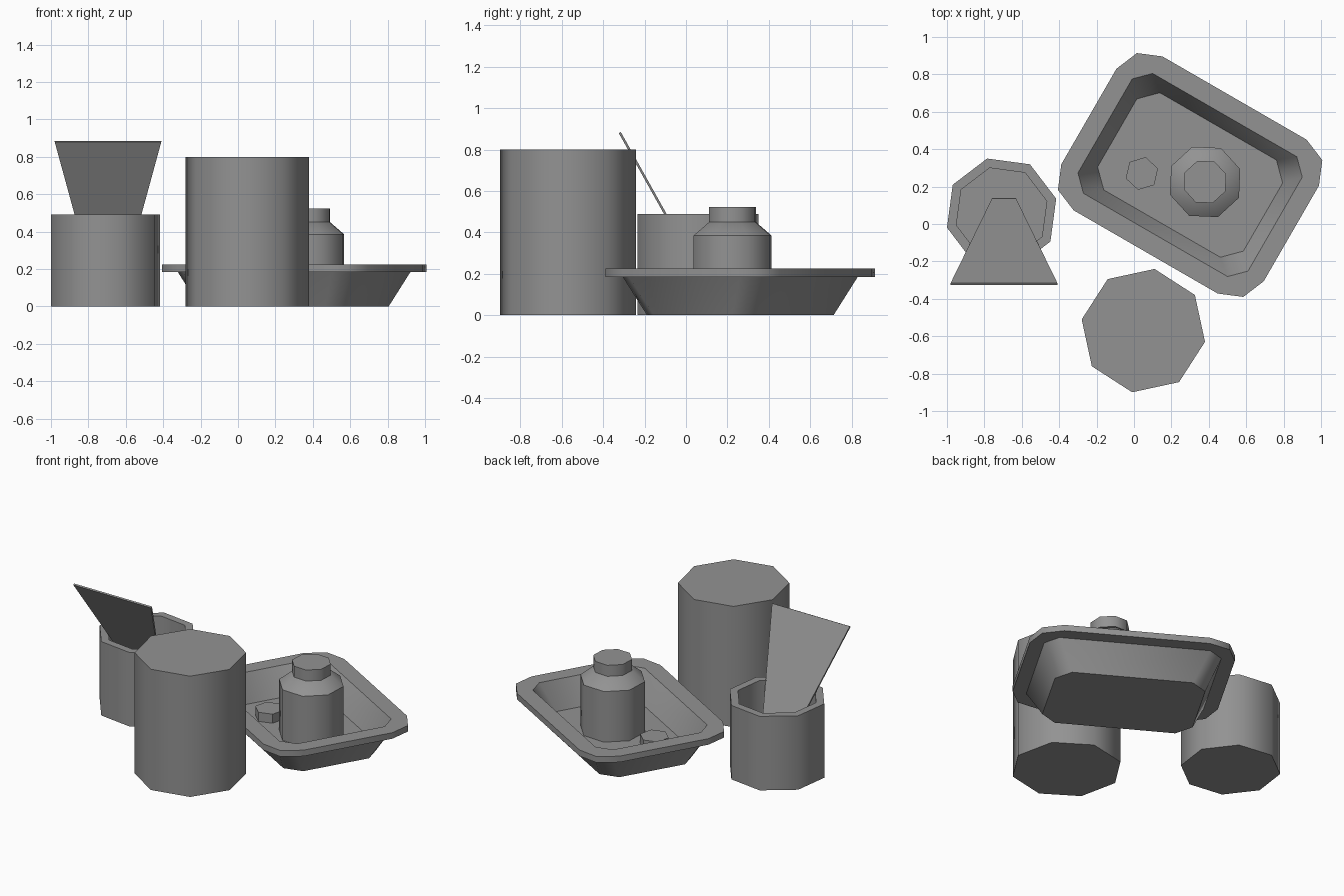
import bpy, bmesh
from math import sin, cos, pi, radians

old = bpy.data.objects.get("Cube")
if old:
    bpy.data.objects.remove(old, do_unlink=True)

# Single plain grey
grey = bpy.data.materials.new("plain_grey")
grey.use_nodes = True
colour = (0.29, 0.29, 0.29, 1)
grey.diffuse_color = colour
grey.node_tree.nodes["Principled BSDF"].inputs["Base Color"].default_value = colour

made = []


def loft(name, loops, location=(0, 0, 0), turn=0):
    """Skin a stack of equal-length loops and close both ends."""
    bm = bmesh.new()
    rings = [[bm.verts.new(p) for p in loop] for loop in loops]
    n = len(rings[0])
    for a, b in zip(rings, rings[1:]):
        for i in range(n):
            j = (i + 1) % n
            bm.faces.new((a[i], a[j], b[j], b[i]))
    bm.faces.new(rings[0][::-1])
    bm.faces.new(rings[-1])
    bmesh.ops.recalc_face_normals(bm, faces=bm.faces)
    mesh = bpy.data.meshes.new(name)
    bm.to_mesh(mesh)
    bm.free()
    mesh.materials.append(grey)
    ob = bpy.data.objects.new(name, mesh)
    ob.location = location
    ob.rotation_euler.z = radians(turn)
    bpy.context.collection.objects.link(ob)
    made.append(ob)
    return ob


def turned(name, profile, sides, location, turn):
    """Few-sided lathe from (radius, height) pairs."""
    loops = [[(r * cos(2 * pi * i / sides), r * sin(2 * pi * i / sides), z)
              for i in range(sides)] for r, z in profile]
    return loft(name, loops, location, turn)


def corner_cut_rect(a, b, cut, z, bulge):
    """Rectangle with three-point corners; bulge 0.5 is a straight chamfer."""
    points = []
    for sx, sy in ((1, 1), (-1, 1), (-1, -1), (1, -1)):
        corner = [(a, b - cut),
                  (a - cut * (1 - bulge), b - cut * (1 - bulge)),
                  (a - cut, b)]
        if sx * sy < 0:
            corner.reverse()
        points += [(sx * x, sy * y, z) for x, y in corner]
    return points


# Tall closed canister
turned("canister", [(0.335, 0), (0.335, 0.8)], 8, (0.05, -0.57, 0), -10.3)

# Open cup with thick walls
turned("cup", [(0.302, 0), (0.302, 0.49), (0.25, 0.49), (0.25, 0.05)],
       8, (-0.708, 0.058, 0), 14.8)

# Flared flat sheet leaning in the cup
def sheet_end(half, y, z, thick=0.01):
    return [(-half, y, z), (half, y, z),
            (half, y - thick, z - thick / 2), (-half, y - thick, z - thick / 2)]

loft("leaning_sheet", [sheet_end(0.065, 0.135, 0.08),
                       sheet_end(0.285, -0.315, 0.885)], (-0.695, 0, 0))

# Tray: outer wall, flat rim, inner wall, floor
tray_centre = (0.3, 0.262, 0)
loft("tray", [
    corner_cut_rect(0.458, 0.308, 0.09, 0, 0.5),
    corner_cut_rect(0.54, 0.39, 0.08, 0.185, 0.5),
    corner_cut_rect(0.625, 0.475, 0.18, 0.185, 0.707),
    corner_cut_rect(0.625, 0.475, 0.18, 0.225, 0.707),
    corner_cut_rect(0.525, 0.37, 0.08, 0.225, 0.5),
    corner_cut_rect(0.45, 0.3, 0.09, 0.05, 0.5),
], tray_centre, -30)

# Bottle with sloped shoulder, and its cap
turned("bottle", [(0.2, 0.05), (0.2, 0.385), (0.12, 0.45)], 8, (0.38, 0.225, 0), 20)
turned("bottle_cap", [(0.12, 0.448), (0.12, 0.523)], 8, (0.38, 0.225, 0), 20)

# Small loose lid on the tray floor
turned("small_lid", [(0.09, 0.05), (0.09, 0.11)], 6, (0.042, 0.27, 0), 17)

# Smooth the round walls, keep rims sharp
bpy.ops.object.select_all(action='DESELECT')
for ob in made:
    ob.select_set(True)
bpy.context.view_layer.objects.active = made[0]
bpy.ops.object.shade_smooth_by_angle(angle=radians(47))
